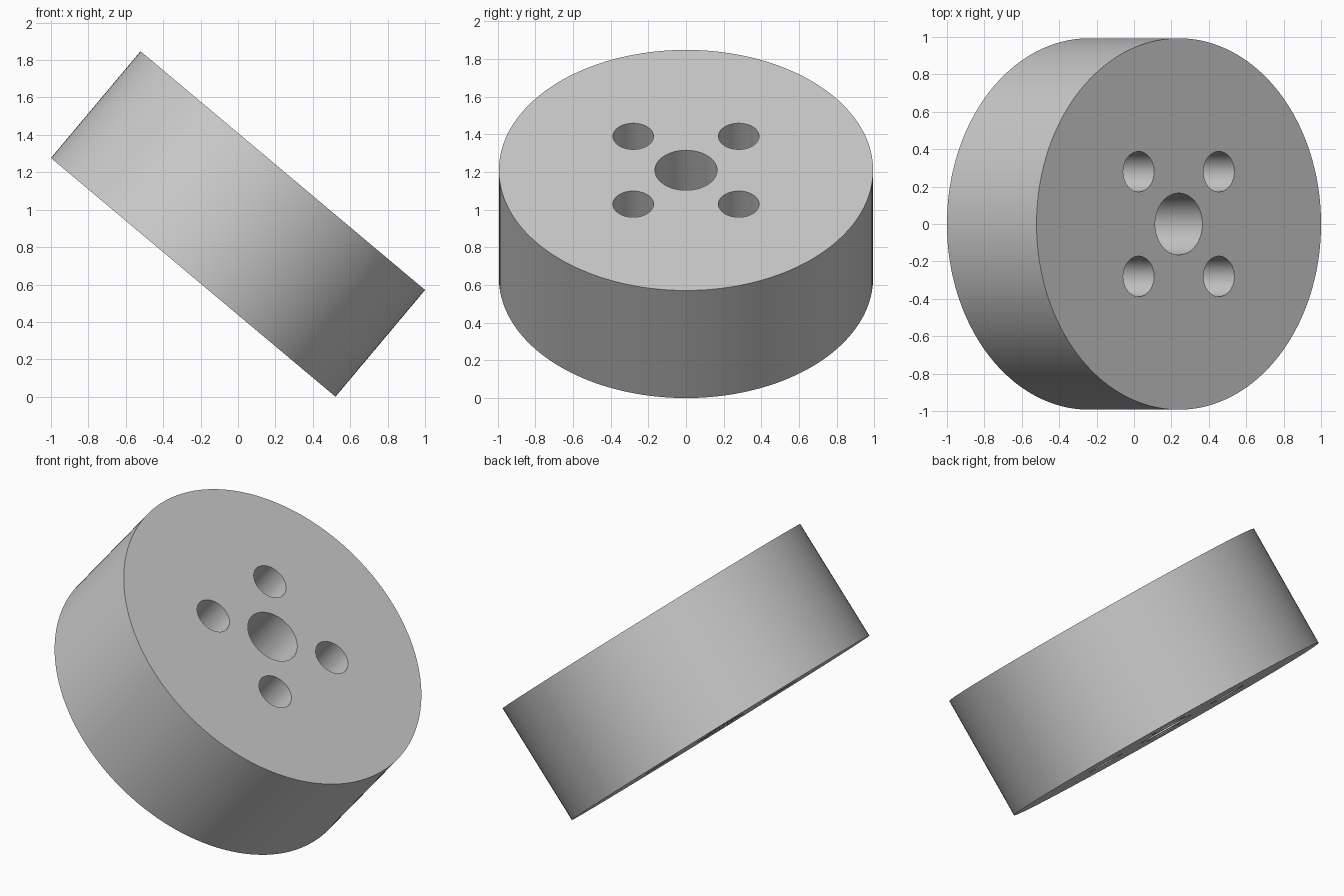
import bpy
import math

cube = bpy.data.objects.get("Cube")
if cube:
    bpy.data.objects.remove(cube, do_unlink=True)

RADIUS, WIDTH = 0.993, 0.745
TILT = math.radians(40)
HEIGHT = 2 * RADIUS * math.sin(TILT) + WIDTH * math.cos(TILT)

grey = bpy.data.materials.new("plain grey")
grey.use_nodes = True
colour = (0.6, 0.6, 0.6, 1)
grey.diffuse_color = colour
grey.node_tree.nodes["Principled BSDF"].inputs["Base Color"].default_value = colour


def cylinder(name, radius, depth, x=0, y=0, sides=64):
    bpy.ops.mesh.primitive_cylinder_add(vertices=sides, radius=radius, depth=depth,
                                        location=(x, y, 0))
    obj = bpy.context.object
    obj.name = name
    obj.data.materials.append(grey)
    return obj


# Thick disc
disc = cylinder("wheel_disc", RADIUS, WIDTH, sides=160)

# Centre bore and four bolt holes, cut right through
holes = [(0, 0, 0.165)] + [(sx * 0.28, sy * 0.28, 0.108) for sx in (-1, 1) for sy in (-1, 1)]
for x, y, radius in holes:
    cutter = cylinder("hole_cutter", radius, WIDTH * 2, x, y)
    cutter.hide_render = True
    bpy.context.view_layer.objects.active = disc
    cut = disc.modifiers.new("hole", 'BOOLEAN')
    cut.operation = 'DIFFERENCE'
    cut.solver = 'EXACT'
    cut.object = cutter
    bpy.ops.object.modifier_apply(modifier=cut.name)
    bpy.data.objects.remove(cutter, do_unlink=True)

# Lean the disc over and rest its rim on the floor
disc.rotation_euler = (0, TILT, 0)
disc.location = (0, 0, HEIGHT / 2)
bpy.ops.object.select_all(action='DESELECT')
disc.select_set(True)
bpy.context.view_layer.objects.active = disc
bpy.ops.object.shade_smooth_by_angle(angle=math.radians(30))
